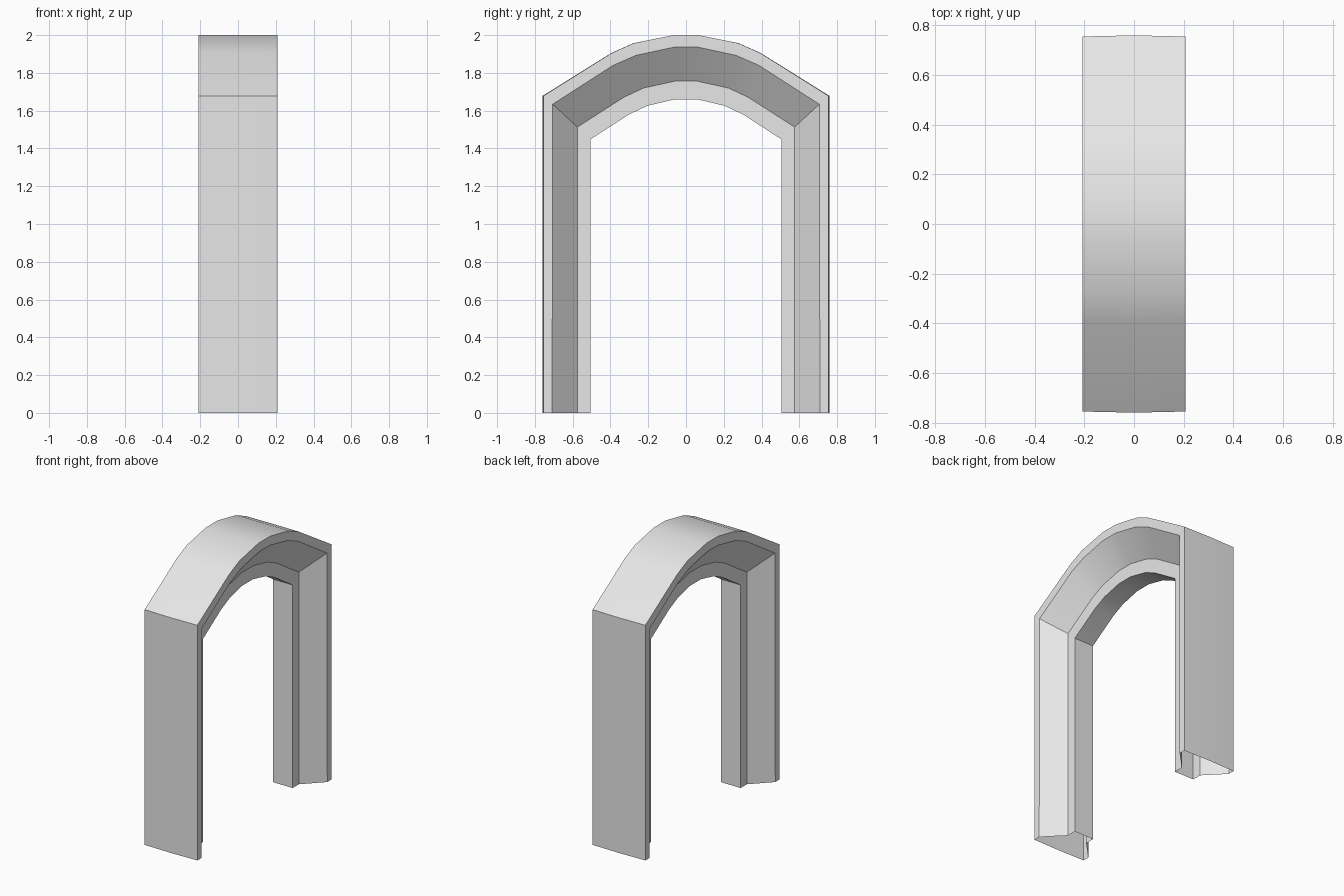
import bpy, bmesh

if "Cube" in bpy.data.objects:
    bpy.data.objects.remove(bpy.data.objects["Cube"])

# Four rails of the arch (y, z), from foot to crown, on the +y side
outer = [(0.76, 0), (0.76, 1.678), (0.396, 1.905), (0.28, 1.957), (0.066, 2.0)]
flange = [(0.709, 0), (0.706, 1.634), (0.384, 1.841), (0.264, 1.893), (0.064, 1.936)]
web = [(0.575, 0), (0.575, 1.513), (0.329, 1.671), (0.224, 1.72), (0.06, 1.756)]
inner = [(0.506, 0), (0.506, 1.448), (0.302, 1.58), (0.204, 1.626), (0.06, 1.66)]
WIDE, NARROW = 0.208, 0.077


def section(o, f, w, i):
    """Tapered cross-section: wide flange outside, narrow rim inside."""
    edge = (o[0] * 0.994, o[1])          # outer face is slightly crowned
    half = [(WIDE, edge), (WIDE, f), (NARROW, w), (NARROW, i)]
    loop = [(0, o)] + half + [(-x, p) for x, p in reversed(half)]
    return [(x, p[0], p[1]) for x, p in loop]


# Sections along the whole arch, second half mirrored
right = [section(*s) for s in zip(outer, flange, web, inner)]
left = [[(x, -y, z) for x, y, z in s] for s in reversed(right)]

bm = bmesh.new()
rings = [[bm.verts.new(c) for c in s] for s in right + left]
for a, b in zip(rings, rings[1:]):
    n = len(a)
    for k in range(n):
        bm.faces.new((a[k], a[(k + 1) % n], b[(k + 1) % n], b[k]))

# Temporary caps give reliable outward normals; the feet stay open
caps = [bm.faces.new(rings[0]), bm.faces.new(rings[-1])]
bmesh.ops.recalc_face_normals(bm, faces=bm.faces[:])
bmesh.ops.delete(bm, geom=caps, context='FACES_ONLY')

mesh = bpy.data.meshes.new("arch_frame")
bm.to_mesh(mesh)
bm.free()
arch = bpy.data.objects.new("arch_frame", mesh)
bpy.context.collection.objects.link(arch)

mat = bpy.data.materials.new("light_grey")
mat.diffuse_color = (0.8, 0.8, 0.8, 1)
mat.use_nodes = True
mat.node_tree.nodes["Principled BSDF"].inputs["Base Color"].default_value = mat.diffuse_color
mesh.materials.append(mat)

# Smooth curve on top, sharp rims and shoulders
bpy.context.view_layer.objects.active = arch
arch.select_set(True)
bpy.ops.object.shade_smooth_by_angle(angle=0.5)
